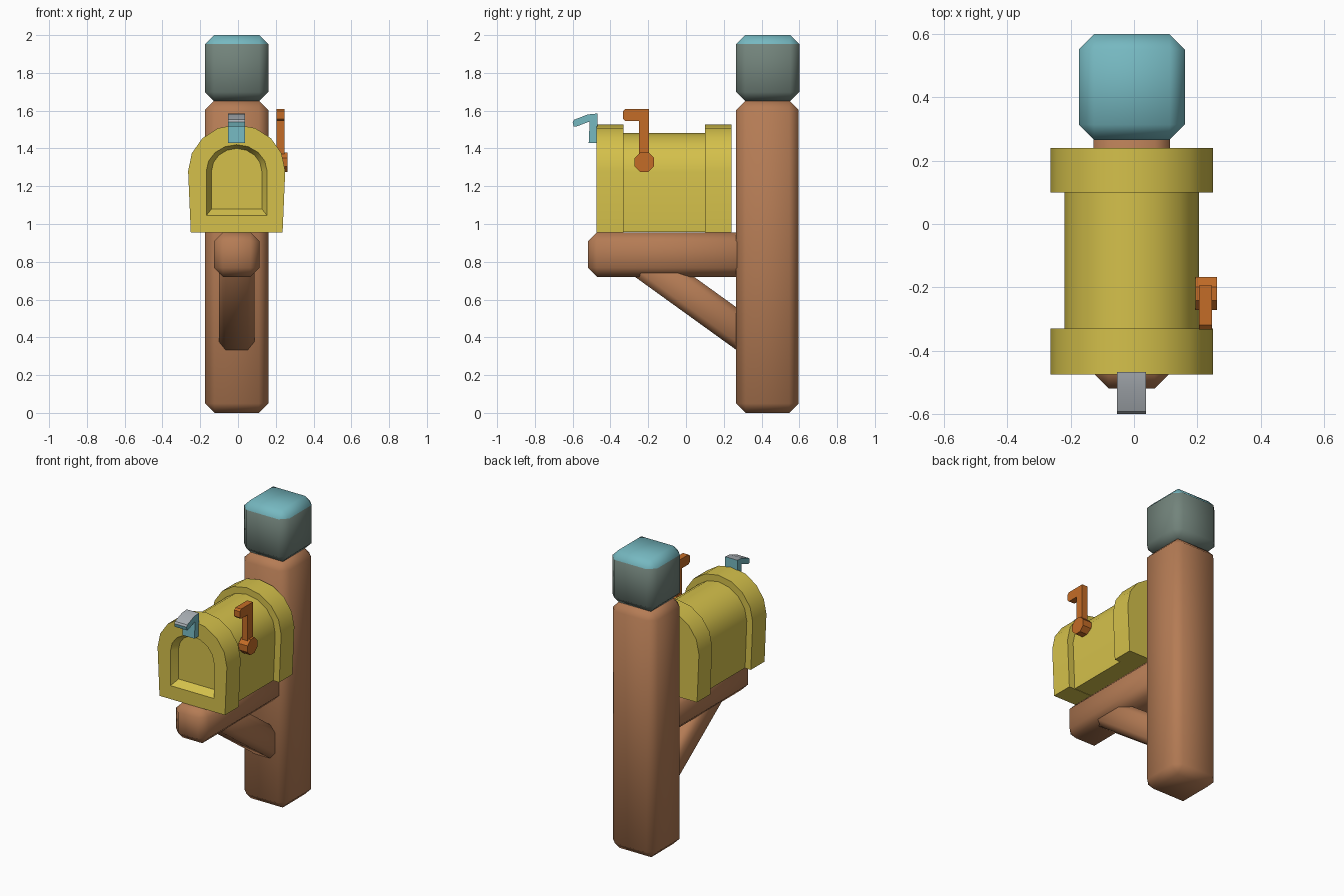
import bpy, bmesh, math
from mathutils import Matrix, Vector

if "Cube" in bpy.data.objects:
    bpy.data.objects.remove(bpy.data.objects["Cube"])

CX = -0.007


def material(name, rgb):
    m = bpy.data.materials.new(name)
    m.diffuse_color = (*rgb, 1)
    m.use_nodes = True
    m.node_tree.nodes["Principled BSDF"].inputs["Base Color"].default_value = m.diffuse_color
    return m


WOOD = material("wood", (0.46, 0.20, 0.09))
YELLOW = material("yellow_paint", (0.66, 0.53, 0.07))
ORANGE = material("orange_paint", (0.55, 0.15, 0.02))
TEAL = material("teal_metal", (0.18, 0.48, 0.53))
SLATE = material("slate", (0.17, 0.23, 0.20))
STEEL = material("steel", (0.40, 0.43, 0.46))


def finish(bm, name, mats, angle=35, top_slot=False):
    """Turn a bmesh into a shaded object; top_slot paints upward faces with slot 1."""
    bmesh.ops.recalc_face_normals(bm, faces=bm.faces)
    bm.normal_update()
    if top_slot:
        for f in bm.faces:
            f.material_index = 1 if f.normal.z > 0.4 else 0
    mesh = bpy.data.meshes.new(name)
    bm.to_mesh(mesh)
    bm.free()
    ob = bpy.data.objects.new(name, mesh)
    bpy.context.collection.objects.link(ob)
    for m in mats:
        mesh.materials.append(m)
    bpy.ops.object.select_all(action='DESELECT')
    ob.select_set(True)
    bpy.context.view_layer.objects.active = ob
    bpy.ops.object.shade_smooth_by_angle(angle=math.radians(angle))
    return ob


def beam(name, center, size, chamfer, mats, tilt=0, top_slot=False):
    """Chamfered box, tilted about x."""
    bm = bmesh.new()
    bmesh.ops.create_cube(bm, size=1, matrix=Matrix.Diagonal((*size, 1)))
    bmesh.ops.bevel(bm, geom=bm.edges[:], offset=chamfer, segments=1,
                    profile=0.5, affect='EDGES')
    bm.transform(Matrix.Translation(center) @ Matrix.Rotation(tilt, 4, 'X'))
    return finish(bm, name, mats, 80, top_slot)


def arch(y, w_low, w, z0, spring, top, n=8):
    """Round-topped outline in the plane at y."""
    arc = [(CX + w * math.cos(math.pi * i / n), y,
            spring + (top - spring) * math.sin(math.pi * i / n)) for i in range(n + 1)]
    return [(CX + w_low, y, z0)] + arc + [(CX - w_low, y, z0)]


def loft(name, rings, mats, angle=35, top_slot=False):
    """Skin matching rings and cap both ends."""
    bm = bmesh.new()
    vs = [[bm.verts.new(p) for p in r] for r in rings]
    n = len(vs[0])
    for a, b in zip(vs, vs[1:]):
        for i in range(n):
            j = (i + 1) % n
            bm.faces.new((a[i], a[j], b[j], b[i]))
    bm.faces.new(vs[0])
    bm.faces.new(vs[-1])
    return finish(bm, name, mats, angle, top_slot)


def side_plate(name, pts, x0, x1, mats, top_slot=False):
    """Extrude a y-z outline along x."""
    return loft(name, [[(x, y, z) for y, z in pts] for x in (x0, x1)], mats, 30, top_slot)


# Post and cap
beam("post", (CX, 0.431, 0.827), (0.335, 0.33, 1.654), 0.05, [WOOD])
beam("post_cap", (CX, 0.433, 1.825), (0.335, 0.334, 0.35), 0.048, [SLATE, TEAL], top_slot=True)

# Arm and diagonal brace
beam("support_arm", (CX, -0.08, 0.838), (0.242, 0.88, 0.235), 0.048, [WOOD])
p, q = Vector((CX, -0.266, 0.83)), Vector((CX, 0.40, 0.35))
d = q - p
beam("brace", (p + q) / 2, (0.188, d.length, 0.183), 0.035, [WOOD], math.atan2(d.z, d.y))

# Box body and collars, front collar with a recessed door
loft("box_body", [arch(y, 0.2, 0.213, 0.957, 1.275, 1.482) for y in (-0.36, 0.13)], [YELLOW])
outer = (0.243, 0.257, 0.955, 1.28, 1.526)
loft("back_collar", [arch(y, *outer) for y in (0.10, 0.24)], [YELLOW])
loft("front_collar", [arch(-0.33, *outer), arch(-0.475, *outer),
                      arch(-0.475, 0.161, 0.161, 1.045, 1.28, 1.42),
                      arch(-0.43, 0.133, 0.133, 1.08, 1.28, 1.40)], [YELLOW])

# Flag with its round pivot
side_plate("flag", [(-0.195, 1.33), (-0.195, 1.61), (-0.32, 1.61), (-0.333, 1.598),
                    (-0.333, 1.557), (-0.32, 1.545), (-0.25, 1.545), (-0.25, 1.33)],
           0.205, 0.247, [ORANGE])
disc = [(-0.22 + 0.056 * math.cos(math.pi * (i + 0.5) / 4),
         1.327 + 0.056 * math.sin(math.pi * (i + 0.5) / 4)) for i in range(8)]
side_plate("flag_pivot", disc, 0.195, 0.262, [ORANGE])

# Door latch
side_plate("door_latch", [(-0.468, 1.43), (-0.468, 1.585), (-0.52, 1.58), (-0.592, 1.552),
                          (-0.6, 1.54), (-0.594, 1.516), (-0.58, 1.516), (-0.51, 1.543),
                          (-0.515, 1.43)], -0.053, 0.038, [TEAL, STEEL], True)
